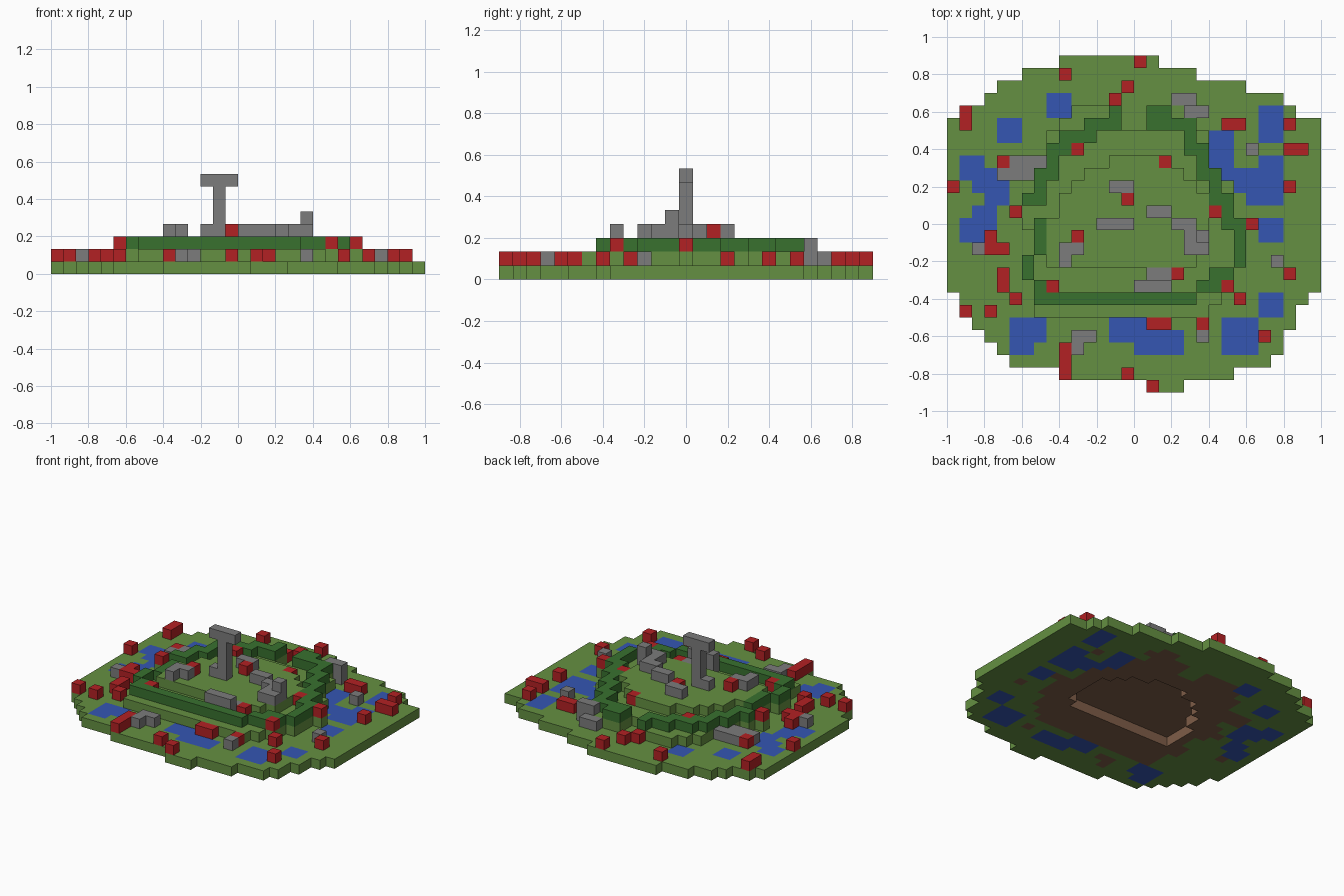
import bpy
import bmesh
from mathutils import Vector

if "Cube" in bpy.data.objects:
    bpy.data.objects.remove(bpy.data.objects["Cube"], do_unlink=True)

UNIT = 2 / 30          # edge of one block
COLS, ROWS = 30, 27    # columns run left to right, rows run back to front


def material(name, rgb):
    """Flat material from a linear colour."""
    mat = bpy.data.materials.new(name)
    mat.use_nodes = True
    colour = (*rgb, 1)
    mat.diffuse_color = colour
    mat.node_tree.nodes["Principled BSDF"].inputs["Base Color"].default_value = colour
    return mat


def spans(first_row, ranges):
    """One filled (start, end) column range per row."""
    return {(c, first_row + n) for n, (a, b) in enumerate(ranges) for c in range(a, b)}


def rects(*boxes):
    """Filled rectangles given as start column, end column, start row, end row."""
    return {(c, r) for a, b, top, low in boxes for c in range(a, b) for r in range(top, low)}


grass = material("grass green", (0.13, 0.28, 0.054))
leaf = material("hedge green", (0.04, 0.165, 0.028))
earth = material("earth brown", (0.21, 0.11, 0.065))
lake = material("water blue", (0.035, 0.092, 0.45))
stone = material("stone grey", (0.2, 0.2, 0.2))
petal = material("flower red", (0.45, 0.015, 0.017))

# Rounded island outline
island = spans(0, [(9, 17), (6, 20), (4, 24), (3, 27), (1, 28)])
island |= rects((0, 30, 5, 19))
island |= spans(19, [(1, 29), (1, 28), (2, 28), (3, 27), (4, 27), (5, 26), (9, 23), (16, 19)])

# Hedge running around the terrace, open at the back
hedge = rects(
    (13, 14, 4, 6), (11, 14, 5, 6), (9, 11, 6, 7), (11, 12, 6, 7), (8, 10, 7, 8),
    (8, 9, 8, 10), (7, 8, 9, 12), (6, 7, 11, 12), (7, 8, 13, 16), (6, 7, 16, 18),
    (7, 8, 18, 19), (7, 20, 19, 20), (20, 22, 18, 19), (21, 23, 17, 18),
    (23, 24, 13, 17), (22, 23, 11, 14), (21, 22, 9, 12), (20, 21, 7, 10),
    (19, 20, 5, 8), (16, 18, 4, 6), (18, 19, 5, 6))

# Raised terrace with a back entrance, and the plaza standing on it
terrace = hedge | spans(4, [
    (10, 19), (9, 20), (8, 21), (8, 21), (8, 21), (7, 22), (7, 23), (6, 23), (5, 23),
    (6, 25), (7, 24), (7, 24), (6, 24), (6, 23), (7, 23), (7, 22), (7, 21)])
terrace -= rects((14, 16, 4, 6))
plaza = spans(8, [
    (13, 17), (11, 19), (10, 20), (9, 21), (9, 21), (8, 21), (8, 21), (8, 21), (8, 20)])

# Ponds set flush into the ground
ponds = rects(
    (8, 10, 3, 5), (4, 6, 5, 7), (25, 27, 4, 7), (21, 23, 6, 9), (22, 27, 9, 10),
    (23, 27, 10, 11), (24, 27, 11, 12), (25, 27, 8, 9), (1, 3, 8, 10), (3, 5, 9, 12),
    (2, 4, 10, 11), (2, 4, 12, 14), (1, 3, 13, 15), (25, 27, 13, 15), (25, 27, 19, 21),
    (5, 8, 21, 23), (5, 7, 23, 24), (13, 16, 21, 23), (15, 19, 22, 24),
    (22, 25, 21, 23), (22, 24, 23, 24), (24, 25, 23, 24)) - terrace

# Scattered stones, some of them two blocks tall
low_rocks = rects(
    (13, 15, 10, 11), (16, 18, 12, 13), (18, 20, 13, 14), (19, 21, 14, 16),
    (9, 11, 15, 16), (9, 10, 16, 17), (16, 18, 17, 18), (5, 8, 8, 9), (4, 7, 9, 10),
    (2, 3, 15, 16), (18, 20, 3, 4), (24, 25, 7, 8), (26, 27, 16, 17),
    (10, 12, 22, 23), (10, 11, 23, 24), (20, 21, 22, 23))
tall_rocks = rects((20, 21, 14, 15), (15, 18, 18, 19), (19, 21, 4, 5))

# Single red flower blocks
flowers = {
    (15, 0), (9, 1), (14, 2), (13, 3), (1, 4), (1, 5), (22, 5), (23, 5), (27, 5),
    (27, 7), (28, 7), (10, 7), (4, 8), (17, 8), (0, 10), (27, 10), (14, 11), (5, 12),
    (21, 12), (24, 13), (3, 14), (10, 14), (3, 15), (4, 15), (4, 17), (18, 17),
    (27, 17), (4, 18), (8, 18), (22, 18), (5, 19), (23, 19), (1, 20), (3, 20),
    (16, 21), (17, 21), (20, 21), (25, 22), (9, 23), (9, 24), (9, 25), (14, 25), (16, 26)}


def surface(cell):
    """Number of ground layers under a cell."""
    return 3 if cell in plaza else 2 if cell in terrace else 1


def layer(cells, z):
    return {(c, r, z) for c, r in cells}


def stand(cells, height=1):
    """Blocks standing on whatever ground lies below."""
    return {(c, r, surface((c, r)) + n) for c, r in cells for n in range(height)}


# Earth lies below the terrace and stones, hollowed out below the plaza
buried = (terrace | plaza | low_rocks | tall_rocks) - ponds
soil = layer(buried - plaza, 0) | layer(plaza, 1)

# Stone pillar with a crossbar on top
pillar = {(13, 13, z) for z in range(3, 8)}
pillar |= {(12, 13, 3)} | {(c, 13, 7) for c in range(12, 15)}

parts = [
    ("ponds", layer(ponds, 0), lake),
    ("soil", soil, earth),
    ("lawn", layer(island - ponds - buried, 0), grass),
    ("terrace", layer(terrace - plaza, 1), grass),
    ("plaza", layer(plaza, 2), grass),
    ("hedge", layer(hedge, 2), leaf),
    ("pillar", pillar, stone),
    ("rocks", stand(low_rocks) | stand(tall_rocks, 2), stone),
    ("flowers", stand(flowers), petal),
]
solid = set().union(*(cells for _, cells, _ in parts))

# Outward directions, as column, row and layer steps
SIDES = [Vector(d) for d in ((1, 0, 0), (-1, 0, 0), (0, 1, 0), (0, -1, 0), (0, 0, 1), (0, 0, -1))]


def build(name, cells, mat):
    """Mesh of the exposed block faces of one part."""
    bm = bmesh.new()
    for cell in sorted(cells):
        for side in SIDES:
            if tuple(int(v) for v in Vector(cell) + side) in solid:
                continue
            # Grid rows run toward -y
            normal = Vector((side.x, -side.y, side.z))
            u = Vector((normal.y, normal.z, normal.x))
            v = normal.cross(u)
            centre = Vector((cell[0] + 0.5 - COLS / 2, ROWS / 2 - cell[1] - 0.5, cell[2] + 0.5))
            corners = [centre + (normal + u * a + v * b) / 2
                       for a, b in ((-1, -1), (1, -1), (1, 1), (-1, 1))]
            bm.faces.new([bm.verts.new(p * UNIT) for p in corners])
    bmesh.ops.remove_doubles(bm, verts=bm.verts[:], dist=UNIT / 100)
    mesh = bpy.data.meshes.new(name)
    bm.to_mesh(mesh)
    bm.free()
    mesh.materials.append(mat)
    bpy.context.scene.collection.objects.link(bpy.data.objects.new(name, mesh))


for part in parts:
    build(*part)
